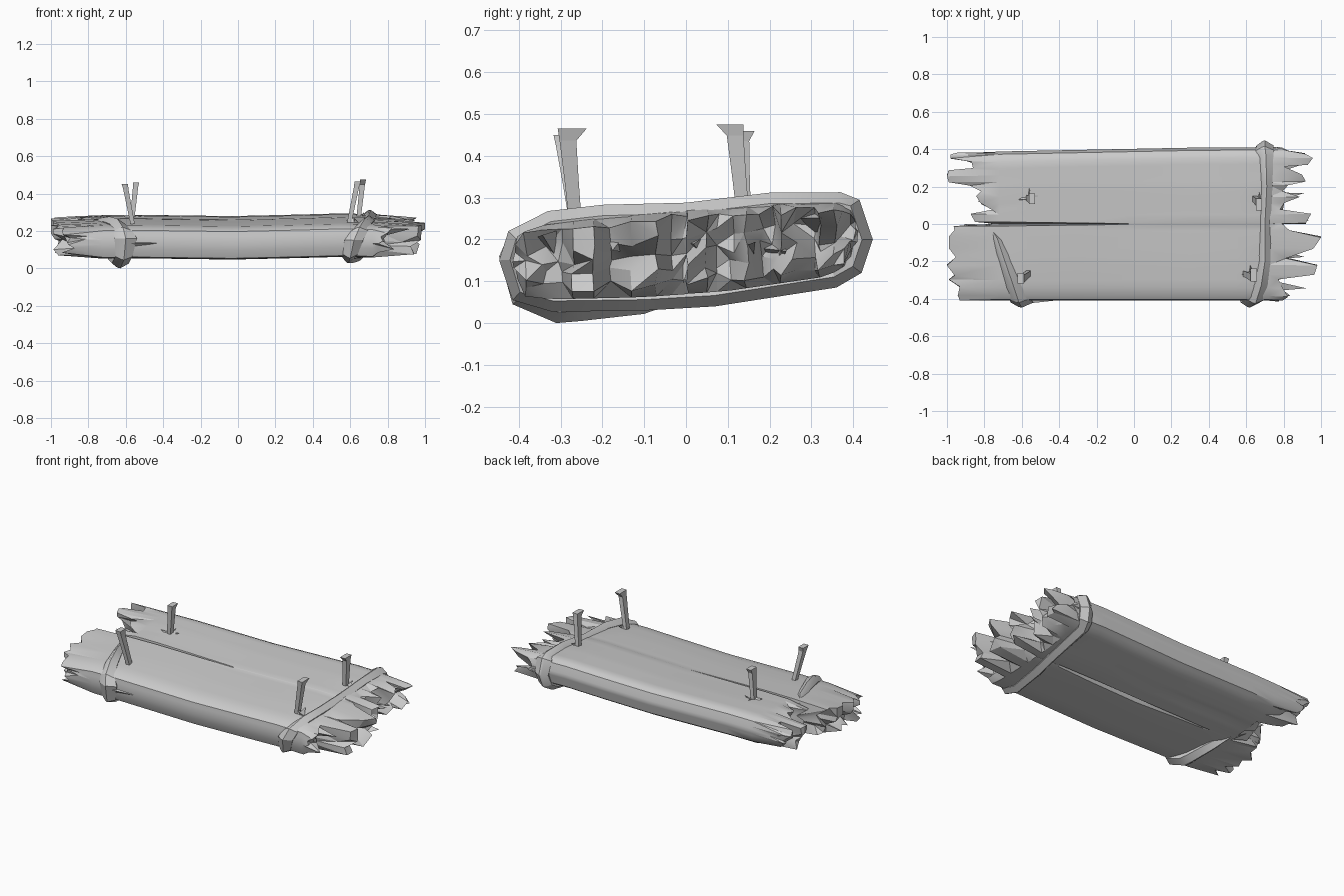
import bpy, bmesh, math, random
from mathutils import Vector

if "Cube" in bpy.data.objects:
    bpy.data.objects.remove(bpy.data.objects["Cube"])

random.seed(7)


def lerp_table(table, t):
    for (a, va), (b, vb) in zip(table, table[1:]):
        if t <= b:
            return va + (vb - va) * max(0, (t - a) / (b - a))
    return table[-1][1]


def finish(name, bm, smooth=True):
    bmesh.ops.recalc_face_normals(bm, faces=bm.faces[:])
    me = bpy.data.meshes.new(name)
    bm.to_mesh(me)
    bm.free()
    ob = bpy.data.objects.new(name, me)
    bpy.context.collection.objects.link(ob)
    if smooth:
        bpy.ops.object.select_all(action='DESELECT')
        ob.select_set(True)
        bpy.context.view_layer.objects.active = ob
        bpy.ops.object.shade_smooth_by_angle(angle=math.radians(26))
    return ob


def loft(bm, rings, closed=False):
    """Skin a list of point rings; cap the ends unless the loft is closed."""
    vr = [[bm.verts.new(p) for p in r] for r in rings]
    n = len(vr[0])
    pairs = list(zip(vr, vr[1:])) + ([(vr[-1], vr[0])] if closed else [])
    for a, b in pairs:
        for i in range(n):
            bm.faces.new((a[i], a[(i + 1) % n], b[(i + 1) % n], b[i]))
    if not closed:
        bm.faces.new(vr[0])
        bm.faces.new(vr[-1][::-1])


# Plank: columns of (y, left end x, right end x), thickness profiles along y
COLS = [(-.41, -.94, .80), (-.385, -.95, .84), (-.34, -.94, .80), (-.30, -.99, .79),
        (-.27, -.96, .97), (-.22, -1.0, .98), (-.18, -.97, .82), (-.13, -.99, .97),
        (-.07, -.99, 1.0), (-.035, -.97, .84), (-.012, -.97, .80), (0, -.73, .82),
        (.012, -.86, .92), (.05, -.88, .95), (.075, -.77, .80), (.11, -.84, .81),
        (.145, -.86, .90), (.18, -.82, .80), (.21, -.88, .84), (.225, -.99, .92),
        (.26, -1.0, .90), (.31, -.99, .82), (.32, -.88, .93), (.355, -.88, .96),
        (.375, -.98, .92), (.395, -.98, .83), (.41, -.96, .80)]
TOP = [(-.41, .20), (-.36, .225), (-.2, .245), (0, .262), (.2, .278), (.36, .283), (.395, .265), (.41, .235)]
BOT = [(-.41, .10), (-.385, .057), (-.32, .05), (-.1, .055), (.1, .07), (.34, .105), (.395, .14), (.41, .18)]
SAG = [(-1, -.005), (-.6, .004), (0, -.004), (.6, .012), (1, -.005)]
MID = [-.72, -.55, -.3, -.03, .3, .55, .72]
K = 5
NI, NJ = len(MID) + 2, len(COLS)
bm = bmesh.new()
cache = {}


def plank_vert(i, j, k):
    if (i, j, k) in cache:
        return cache[i, j, k]
    y, xl, xr = COLS[j]
    end = i in (0, NI - 1)
    x = xl if i == 0 else xr if end else MID[i - 1]
    top, bot = lerp_table(TOP, y), lerp_table(BOT, y)
    # splits along the grain, on the top and underneath
    if abs(y) < .02:
        open_top = min(1, max(0, (-.03 - x) / .65))
        open_bot = max(0, 1 - abs(x - .1) / .5)
        if y == 0:
            top -= .10 * open_top
            bot += .05 * open_bot
        y *= .5 + 1.3 * open_bot if k == 0 else .2 + .7 * open_top
    if abs(y - .145) < .001 and -.6 < x < -.25:
        bot += .012
    z = bot + (top - bot) * k / (K - 1)
    z += lerp_table(SAG, x)
    if end:
        # broken ends: thinner, with the underside torn back further
        edge = k in (0, K - 1)
        core = .18 + .085 * y
        z = core + (z - core) * (.88 if z > core else .68) + random.uniform(-.012, .012)
        inward = random.uniform(0, .02) if edge else random.uniform(0, .15)
        if k == 0:
            inward = random.uniform(.0, .10)
        if abs(x) > .97 and k >= K - 2:
            inward = 0
        x = math.copysign(max(.75, abs(x) - inward), x) if abs(x) > .75 else x
        y += random.uniform(-.006, .006)
    # the back edge narrows to the left
    if y > .3 and x < .4:
        y -= .02 * (.4 - x)
    # sides bulge between the rows
    if j in (0, NJ - 1):
        y *= 1 - .03 * abs(k / (K - 1) - .5)
    cache[i, j, k] = bm.verts.new((x, y, z))
    return cache[i, j, k]


def quad(*ids):
    bm.faces.new([plank_vert(*q) for q in ids])


for i in range(NI - 1):
    for j in range(NJ - 1):
        for k in (0, K - 1):
            quad((i, j, k), (i + 1, j, k), (i + 1, j + 1, k), (i, j + 1, k))
    for k in range(K - 1):
        for j in (0, NJ - 1):
            quad((i, j, k), (i + 1, j, k), (i + 1, j, k + 1), (i, j, k + 1))
for i in (0, NI - 1):
    for j in range(NJ - 1):
        for k in range(K - 1):
            quad((i, j, k), (i, j + 1, k), (i, j + 1, k + 1), (i, j, k + 1))
bmesh.ops.triangulate(bm, faces=[f for f in bm.faces if max(abs(v.co.x) for v in f.verts) > .73])
finish("broken_plank", bm)


# Straps: a ridged band lofted along a path round the plank
def strap(name, pts, widths, closed):
    pts = [Vector(p) for p in pts]
    n, rings = len(pts), []
    for i, p in enumerate(pts):
        a = pts[(i - 1) % n] if closed or i else p
        b = pts[(i + 1) % n] if closed or i < n - 1 else p
        t = (b - a).normalized()
        out = Vector((0, t.z, -t.y)).normalized()
        if out.dot(Vector((0, p.y * .25, p.z - .16))) < 0:
            out = -out
        side = Vector((1, 0, 0))
        w = widths[i % len(widths)]
        rings.append([p - side * w * .5 - out * .028, p - side * w * .15 - out * .004, p,
                      p + side * w * .5 - out * .026,
                      p + side * w * .4 - out * .055, p - side * w * .4 - out * .055])
    bm = bmesh.new()
    loft(bm, rings, closed)
    return finish(name, bm)


strap("right_strap", [(.68, -.33, .268), (.70, -.2, .283), (.70, 0, .288), (.71, .2, .312),
                      (.705, .37, .313), (.70, .415, .295), (.70, .447, .2), (.69, .42, .12),
                      (.67, .36, .085), (.65, .07, .04), (.62, -.1, .03), (.59, -.32, .027),
                      (.60, -.415, .055), (.62, -.447, .15), (.65, -.425, .22)],
      [.07, .06, .065, .06, .08, .10, .09, .09], True)
strap("left_strap", [(-.78, 0, .245), (-.73, -.08, .272), (-.69, -.2, .278), (-.645, -.33, .265),
                     (-.615, -.42, .22), (-.60, -.447, .16), (-.61, -.415, .045), (-.63, -.31, 0),
                     (-.64, -.25, .005), (-.66, -.1, .022), (-.70, .02, .065)],
      [.03, .06, .06, .08, .10, .12, .09, .09, .08, .07, .03], False)


# Nails: thin shanks that widen to a flared, bent head
def nail(name, base, tip, flare):
    base, tip = Vector(base), Vector(tip)
    bm = bmesh.new()
    rings = []
    for t, sx, sy in ((-.25, .022, .028), (.45, .026, .034), (.87, .028, .040), (1, .034, .044)):
        c = base.lerp(tip, t)
        extra = flare if t == 1 else 0
        rings.append([c + Vector((u * sx / 2, v * sy / 2 + (extra if v * flare > 0 else 0), 0))
                      for u, v in ((-1, -1), (1, -1), (1, 1), (-1, 1))])
    loft(bm, rings)
    return finish(name, bm, False)


nail("nail_left_front", (-.565, -.265, .245), (-.605, -.295, .45), .01)
nail("nail_left_back", (-.565, .14, .27), (-.545, .13, .46), .012)
nail("nail_right_front", (.595, -.265, .245), (.64, -.285, .465), .025)
nail("nail_right_back", (.645, .135, .27), (.668, .115, .475), -.02)


# Splinters: thin three-sided spikes
def splinters(name, items):
    bm = bmesh.new()
    for base, tip, r in items:
        base, tip = Vector(base), Vector(tip)
        d = (tip - base).normalized()
        s = d.cross(Vector((.1, .2, 1))).normalized()
        u = d.cross(s)
        ring = [bm.verts.new(base + (s * math.cos(a) + u * math.sin(a)) * r)
                for a in (0, 2.1, 4.2)]
        top = bm.verts.new(tip)
        bm.faces.new(ring)
        for i in range(3):
            bm.faces.new((ring[i], ring[(i + 1) % 3], top))
    return finish(name, bm, False)


splinters("nail_hole_splinters", [
    ((-.56, .14, .265), (-.62, .13, .285), .02), ((-.56, .15, .265), (-.51, .15, .285), .02),
    ((-.56, .15, .265), (-.56, .19, .285), .015), ((.62, -.27, .25), (.575, -.27, .255), .02),
    ((.63, -.28, .245), (.62, -.22, .27), .02), ((.67, .13, .275), (.67, .17, .30), .015)])
splinters("side_splinter", [((-.58, -.405, .13), (-.43, -.41, .135), .022)])

ends = []
for sx in (-1, 1):
    for n in range(8):
        y = -.34 + .094 * n + random.uniform(-.02, .02)
        z = .185 + .085 * y + random.uniform(-.04, .04)
        reach = .95 if sx > 0 or y < -.02 else .88
        ends.append(((sx * .74, y, z), (sx * (reach - random.uniform(0, .08)), y + random.uniform(-.03, .03),
                     z + random.uniform(-.03, .03)), .035))
splinters("end_splinters", ends)
